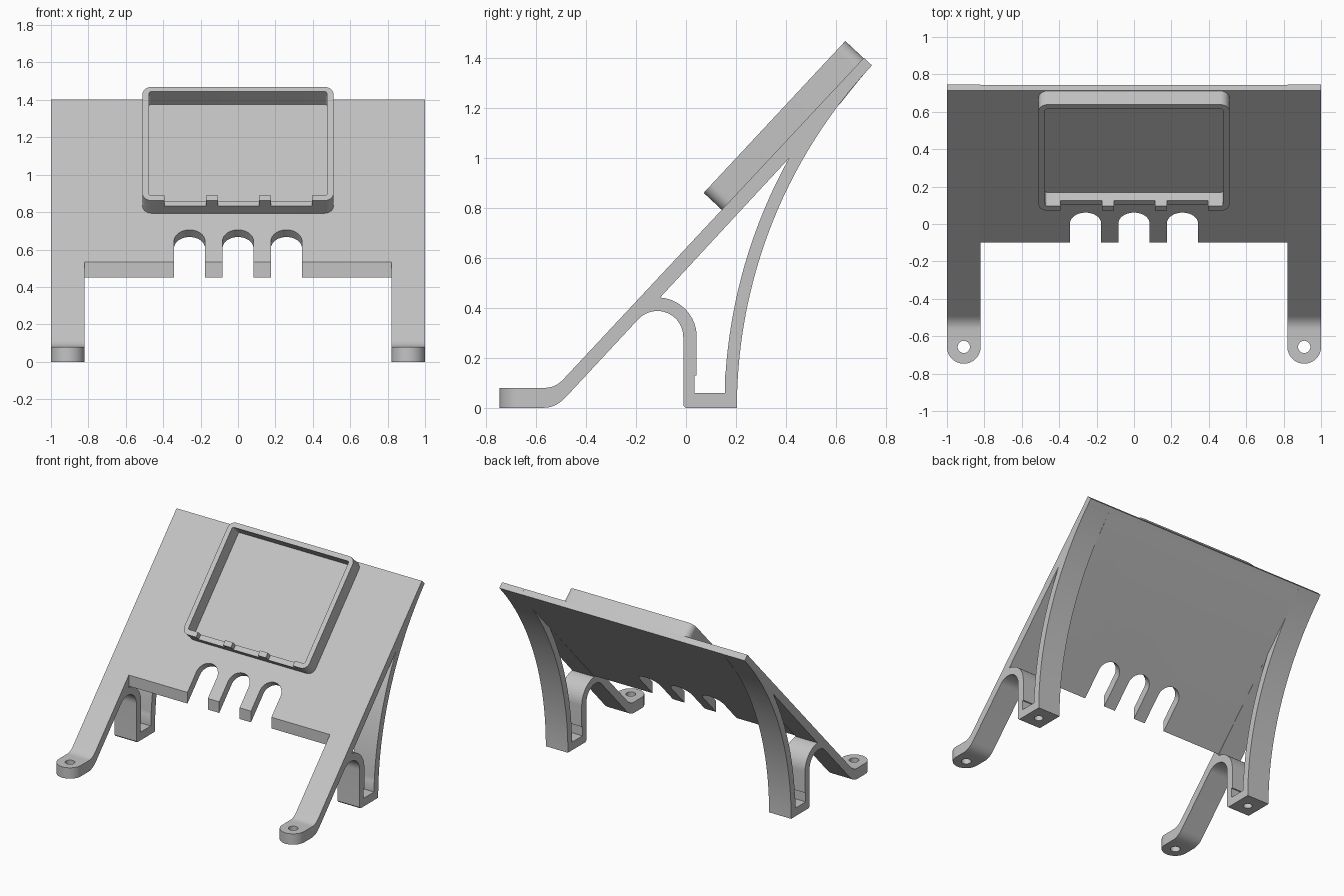
import bpy, bmesh, math
from mathutils import Matrix, Vector

if "Cube" in bpy.data.objects:
    bpy.data.objects.remove(bpy.data.objects["Cube"])

A = math.radians(47)
C, S = math.cos(A), math.sin(A)

grey = bpy.data.materials.new("light grey plastic")
grey.diffuse_color = (0.55, 0.55, 0.55, 1)
grey.use_nodes = True
grey.node_tree.nodes["Principled BSDF"].inputs["Base Color"].default_value = grey.diffuse_color


def frame_of(ax, ay, az, origin=(0, 0, 0)):
    m = Matrix((ax, ay, az)).transposed().to_4x4()
    m.translation = Vector(origin)
    return m


FLAT = Matrix.Identity(4)                                        # drawn from above
SIDE = frame_of((0, 1, 0), (0, 0, 1), (1, 0, 0))                 # drawn from the side
TILT = frame_of((1, 0, 0), (0, C, S), (0, -S, C), (0, .144, .793))  # on the sloping face


def arc(cx, cy, r, a0, a1, n=20):
    return [(cx + r * math.cos(math.radians(a0 + (a1 - a0) * i / n)),
             cy + r * math.sin(math.radians(a0 + (a1 - a0) * i / n))) for i in range(n + 1)]


def bend(p, q, r, n=8):
    return [tuple((1 - t) ** 2 * a + 2 * t * (1 - t) * b + t * t * c for a, b, c in zip(p, q, r))
            for t in (i / n for i in range(n + 1))]


def rounded(x0, y0, x1, y1, r):
    return (arc(x1 - r, y1 - r, r, 0, 90, 8) + arc(x0 + r, y1 - r, r, 90, 180, 8)
            + arc(x0 + r, y0 + r, r, 180, 270, 8) + arc(x1 - r, y0 + r, r, 270, 360, 8))


def evaluated(ob):
    dg = bpy.context.evaluated_depsgraph_get()
    return bpy.data.meshes.new_from_object(ob.evaluated_get(dg))


def extrude(name, loops, lo, hi, space):
    """Fill outline loops (later ones are holes) and extrude from lo to hi."""
    cu = bpy.data.curves.new(name, 'CURVE')
    cu.dimensions, cu.fill_mode, cu.extrude = '2D', 'BOTH', (hi - lo) / 2
    for pts in loops:
        sp = cu.splines.new('POLY')
        sp.points.add(len(pts) - 1)
        for p, (x, y) in zip(sp.points, pts):
            p.co = (x, y, 0, 1)
        sp.use_cyclic_u = True
    tmp = bpy.data.objects.new(name + "_outline", cu)
    bpy.context.collection.objects.link(tmp)
    me = evaluated(tmp)
    bpy.data.objects.remove(tmp)
    me.transform(space @ Matrix.Translation((0, 0, (lo + hi) / 2)))
    bm = bmesh.new()
    bm.from_mesh(me)
    bmesh.ops.remove_doubles(bm, verts=bm.verts, dist=1e-5)
    bmesh.ops.recalc_face_normals(bm, faces=bm.faces)
    bm.to_mesh(me)
    bm.free()
    ob = bpy.data.objects.new(name, me)
    bpy.context.collection.objects.link(ob)
    return ob


def cut(ob, cutters):
    for c in cutters:
        mod = ob.modifiers.new("cut", 'BOOLEAN')
        mod.operation, mod.solver, mod.object = 'DIFFERENCE', 'EXACT', c
    me = evaluated(ob)
    ob.modifiers.clear()
    ob.data = me
    for c in cutters:
        bpy.data.objects.remove(c)


def finish(ob):
    ob.data.materials.clear()
    ob.data.materials.append(grey)
    for p in ob.data.polygons:
        p.material_index = 0
    ob.data.shade_smooth()
    ob.data.set_sharp_from_angle(angle=math.radians(30))


def under(y):
    return .558 + 1.07 * y


def over(y):
    return .64 + 1.07 * y


def strut(y_centre, r, z0, z1, n=28):
    return [(y_centre - math.sqrt(r * r - z * z), z)
            for z in (z0 + (z1 - z0) * i / n for i in range(n + 1))]


# Side legs: foot, sloping arm, hooked clip and curved rear strut
outline = ([(-.747, 0)]
           + bend((-.57, 0), (-.521, 0), (-.48, under(-.48)))
           + arc(-.115, .284, .104, 137, 0)
           + [(-.011, .01), (-.001, 0), (.204, 0)]
           + strut(2.214, 2.01, .02, 1.372)
           + [(.713, 1.403)]
           + bend((-.49, over(-.49)), (-.523, .08), (-.565, .08))
           + [(-.747, .08)])
gap = (arc(-.115, .284, .158, 86, 0)
       + [(.043, .13), (.034, .13), (.034, .06), (.156, .06), (.156, .13)]
       + strut(2.214, 2.06, .135, 1.0))
leg = extrude("side_leg", [outline, gap], .82, 1, SIDE)
toe = ([(.78, -.657)] + arc(.91, -.657, .09, 180, 360, 24)
       + [(1.04, -.657), (1.04, -.8), (.78, -.8)])
cut(leg, [extrude("toe_cutter", [toe], -.1, .2, FLAT),
          extrude("foot_hole", [arc(.91, -.657, .033, 0, 345, 23)], -.1, .2, FLAT),
          extrude("clip_hole", [arc(.91, .095, .03, 0, 345, 23)], -.1, .1, FLAT)])
finish(leg)
leg.modifiers.new("mirror", 'MIRROR').use_mirror_merge = False

# Sloping back plate with three cable slots
plate = extrude("sloping_plate", [[(-.1, under(-.1)), (.62, under(.62)), (.69, 1.309),
                                   (.744, 1.372), (.713, 1.403), (-.1, over(-.1))]],
                -.82, .82, SIDE)
cut(plate, [extrude("slot_cutter",
                    [arc(x, -.204, .083, 0, 180, 24) + [(x - .083, -.6), (x + .083, -.6)]],
                    -.2, .2, TILT) for x in (-.259, 0, .259)])
finish(plate)

# Raised rectangular frame, its lower wall notched between small tabs
frame = extrude("raised_frame", [rounded(-.51, 0, .51, .832, .05),
                                 rounded(-.475, .037, .475, .797, .012)], -.01, .1, TILT)
cut(frame, [extrude("notch_cutter", [[(a, -.05), (b, -.05), (b, .06), (a, .06)]], .058, .15, TILT)
            for a, b in ((-.392, -.172), (-.108, .112), (.176, .396))])
finish(frame)
